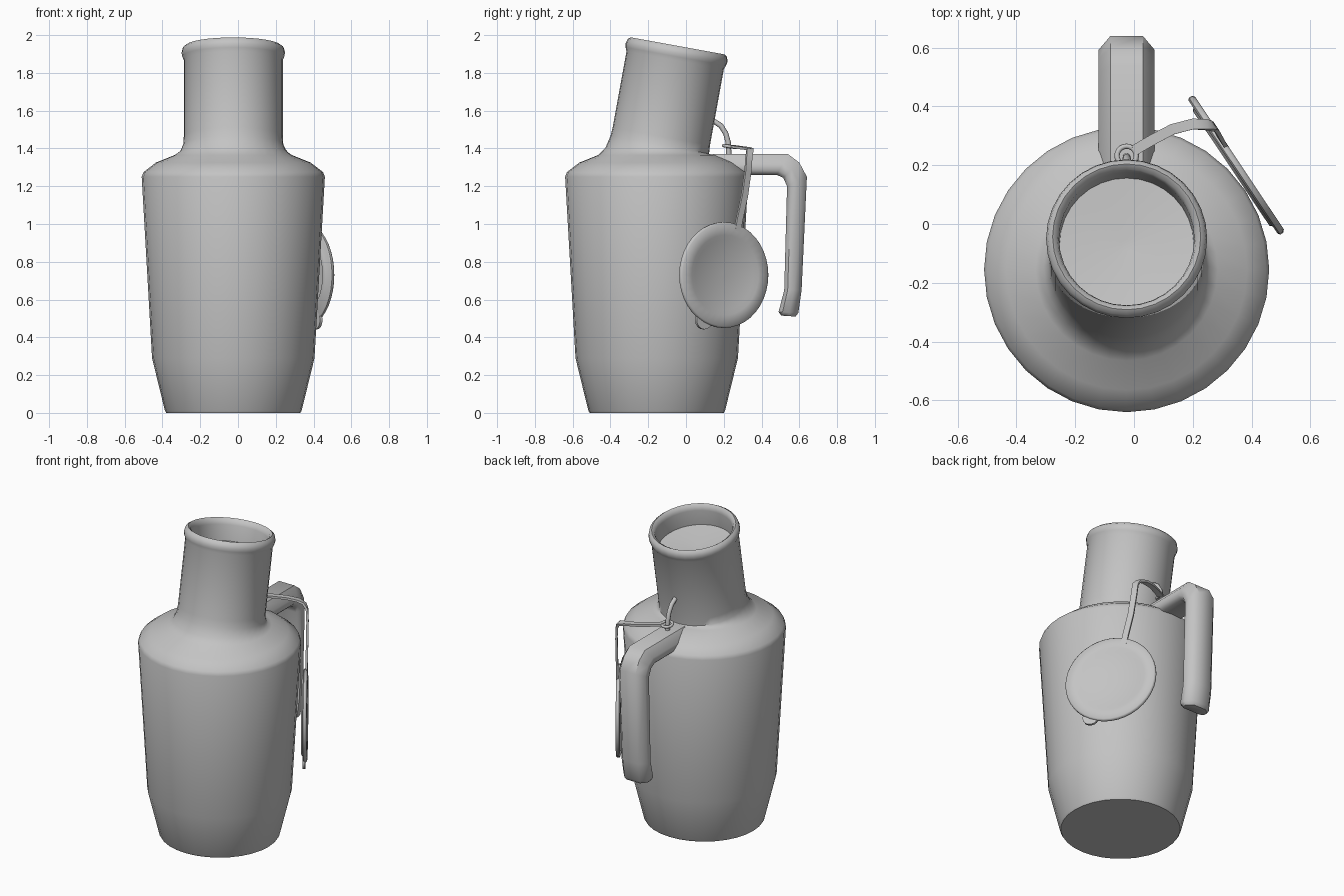
import bpy, bmesh, math
from mathutils import Matrix, Vector

if "Cube" in bpy.data.objects:
    bpy.data.objects.remove(bpy.data.objects["Cube"], do_unlink=True)

CX = -0.025          # shared centre line of bottle and handle
grey = bpy.data.materials.new("plain grey")
grey.use_nodes = True
grey.diffuse_color = (0.55, 0.55, 0.55, 1)
grey.node_tree.nodes["Principled BSDF"].inputs["Base Color"].default_value = grey.diffuse_color


def loft(name, rings, angle=50):
    """Skin a list of equal-length point loops and cap both ends."""
    bm = bmesh.new()
    loops = [[bm.verts.new(p) for p in ring] for ring in rings]
    n = len(loops[0])
    for a, b in zip(loops, loops[1:]):
        for i in range(n):
            j = (i + 1) % n
            bm.faces.new((a[i], a[j], b[j], b[i]))
    bm.faces.new(loops[0])
    bm.faces.new(loops[-1])
    bmesh.ops.recalc_face_normals(bm, faces=bm.faces)
    mesh = bpy.data.meshes.new(name)
    bm.to_mesh(mesh)
    bm.free()
    obj = bpy.data.objects.new(name, mesh)
    bpy.context.collection.objects.link(obj)
    mesh.materials.append(grey)
    bpy.ops.object.select_all(action='DESELECT')
    obj.select_set(True)
    bpy.context.view_layer.objects.active = obj
    bpy.ops.object.shade_smooth_by_angle(angle=math.radians(angle))
    return obj


def circle(matrix, r, z, sides):
    steps = [2 * math.pi * i / sides for i in range(sides)]
    return [matrix @ Vector((r * math.cos(a), r * math.sin(a), z)) for a in steps]


def lathe(name, profile, matrix, sides=40):
    return loft(name, [circle(matrix, r, z, sides) for r, z in profile])


# Bottle: upright body, then a neck leaning back, a rolled rim and a shallow inside
upright = Matrix.Translation((CX, -0.155, 0))
body = [(0.355, 0), (0.362, 0.012), (0.43, 0.29), (0.485, 1.25), (0.475, 1.275),
        (0.41, 1.325), (0.31, 1.365)]
rings = [circle(upright, r, z, 32) for r, z in body]
neck = [(0.282, 0.0, 4), (0.265, 0.035, 10.3), (0.262, 0.08, 10.3), (0.262, 0.49, 10.3),
        (0.27, 0.51, 10.3), (0.274, 0.53, 10.3), (0.268, 0.555, 10.3), (0.252, 0.567, 10.3),
        (0.236, 0.555, 10.3), (0.23, 0.53, 10.3), (0.228, 0.43, 10.3), (0.02, 0.41, 10.3)]
for r, s, tilt in neck:
    m = Matrix.Translation((CX, -0.145, 1.385)) @ Matrix.Rotation(-math.radians(tilt), 4, 'X')
    rings.append(circle(m, r, s, 32))
loft("bottle", rings)

# Handle: faceted section between an outer and an inner line
outer = [(0.1, 1.37), (0.54, 1.37), (0.6, 1.325), (0.64, 1.25), (0.612, 0.65), (0.595, 0.53), (0.58, 0.51)]
inner = [(0.1, 1.26), (0.48, 1.26), (0.515, 1.245), (0.535, 1.2), (0.52, 0.65), (0.49, 0.535), (0.505, 0.515)]
half = [(0, 0.055), (0.45, 0.095), (0.8, 0.095), (1, 0.07)]
section = half + [(t, -w) for t, w in reversed(half)]
rings = []
for k, (o, i) in enumerate(zip(outer, inner)):
    o, i = Vector(o), Vector(i)
    scale = 0.85 if k == len(outer) - 1 else 1
    rings.append([(CX + w * scale, *o.lerp(i, t)) for t, w in section])
loft("handle", rings)

# Lid: hanging upright beside the body, recessed centre, plug ring behind
normal = Vector((0.83, 0.555, 0)).normalized()
along = Vector((-normal.y, normal.x, 0))
facing = normal.to_track_quat('Z', 'Y').to_matrix().to_4x4()
lid_centre = Vector((0.347, 0.2, 0.73))
lid = [(0.01, -0.004), (0.2, -0.004), (0.21, -0.02), (0.235, -0.02), (0.242, -0.012),
       (0.272, -0.012), (0.28, -0.006), (0.28, 0.006), (0.272, 0.014),
       (0.212, 0.014), (0.186, 0.003), (0.01, 0.003)]
lathe("lid", lid, Matrix.Translation(lid_centre) @ facing)
tab_centre = lid_centre - along * 0.125 - normal * 0.004 - Vector((0, 0, 0.238))
lathe("lid_tab", [(0.05, -0.008), (0.05, 0.008)], Matrix.Translation(tab_centre) @ facing, 16)

# Strap: flat band from the ring over to the lid
path = [Vector(p) for p in [
    (0.0, 0.25, 1.41), (0.06, 0.285, 1.405), (0.13, 0.322, 1.4), (0.2, 0.34, 1.395),
    (0.245, 0.338, 1.385), (0.268, 0.333, 1.355), (0.275, 0.328, 1.28),
    (0.285, 0.31, 1.15), (0.3, 0.282, 1.02), (0.308, 0.272, 0.96)]]
rings = []
for k, p in enumerate(path):
    tangent = (path[min(k + 1, len(path) - 1)] - path[max(k - 1, 0)]).normalized()
    wide = (along - tangent * along.dot(tangent)).normalized() * 0.018
    thick = tangent.cross(wide).normalized() * 0.007
    rings.append([p + wide + thick, p - wide + thick, p - wide - thick, p + wide - thick])
loft("strap", rings)

# Ring at the end of the strap
bpy.ops.mesh.primitive_torus_add(major_radius=0.033, minor_radius=0.009, major_segments=20,
                                 minor_segments=8, location=(CX, 0.232, 1.41), rotation=(-0.15, 0, 0))
ring = bpy.context.object
ring.name = "strap_ring"
ring.data.materials.append(grey)
bpy.ops.object.shade_smooth_by_angle(angle=math.radians(50))

# Hook: bent peg from the neck down through the ring
curve = bpy.data.curves.new("hook", 'CURVE')
curve.dimensions = '3D'
curve.bevel_depth = 0.014
curve.bevel_resolution = 2
curve.use_fill_caps = True
spline = curve.splines.new('POLY')
points = [(0.11, 1.55), (0.15, 1.543), (0.185, 1.52), (0.21, 1.48), (0.224, 1.43), (0.228, 1.34)]
spline.points.add(len(points) - 1)
for point, (y, z) in zip(spline.points, points):
    point.co = (CX, y, z, 1)
spline.use_smooth = True
curve.materials.append(grey)
bpy.context.collection.objects.link(bpy.data.objects.new("hook", curve))
